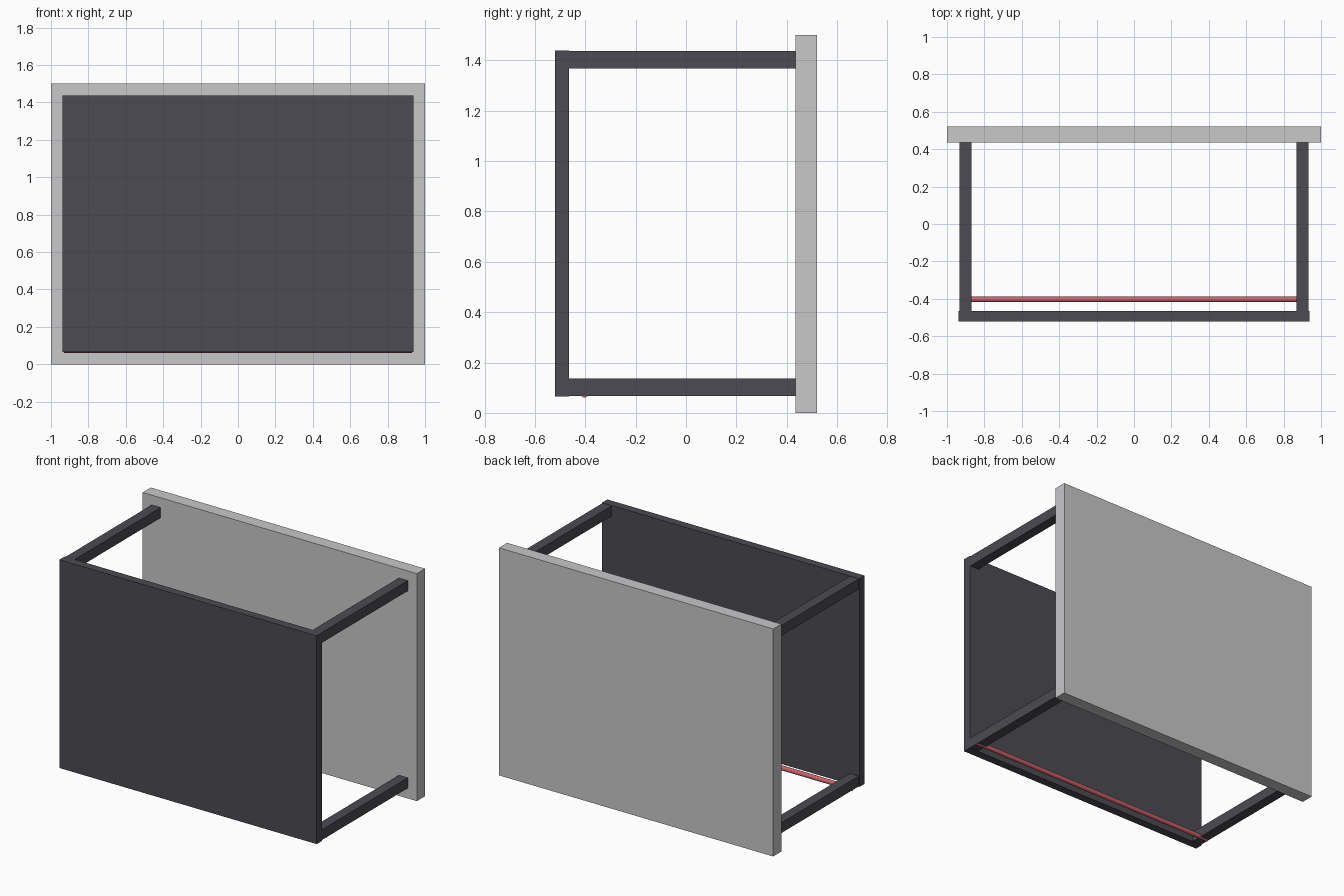
import bpy
import math

default = bpy.data.objects.get("Cube")
if default:
    bpy.data.objects.remove(default, do_unlink=True)


def material(name, rgb):
    m = bpy.data.materials.new(name)
    m.use_nodes = True
    color = (*rgb, 1)
    m.diffuse_color = color
    m.node_tree.nodes["Principled BSDF"].inputs["Base Color"].default_value = color
    return m


charcoal = material("charcoal", (0.07, 0.07, 0.085))
light_grey = material("light grey", (0.58, 0.58, 0.59))
red = material("red", (0.6, 0.12, 0.15))


def box(name, low, high, mat):
    bpy.ops.mesh.primitive_cube_add(size=1)
    ob = bpy.context.object
    ob.name = name
    ob.location = [(a + b) / 2 for a, b in zip(low, high)]
    ob.scale = [b - a for a, b in zip(low, high)]
    bpy.ops.object.transform_apply(location=True, rotation=False, scale=True)
    ob.data.materials.append(mat)
    return ob


# Large slab at the back and the smaller panel at the front
box("back_slab", (-1, 0.435, 0), (1, 0.52, 1.5), light_grey)
box("front_panel", (-0.938, -0.52, 0.065), (0.938, -0.465, 1.438), charcoal)

# Four square bars joining the corners
for side, x in (("right", -0.901), ("left", 0.901)):
    for level, z in (("lower", 0.102), ("upper", 1.402)):
        box(f"{level}_{side}_bar", (x - 0.033, -0.47, z - 0.034),
            (x + 0.033, 0.45, z + 0.034), charcoal)

# Thin rod across the lower bars
bpy.ops.mesh.primitive_cylinder_add(vertices=16, radius=0.015, depth=1.86,
                                    location=(0, -0.403, 0.076),
                                    rotation=(0, math.pi / 2, 0))
rod = bpy.context.object
rod.name = "cross_rod"
rod.data.materials.append(red)
bpy.ops.object.shade_smooth_by_angle()
